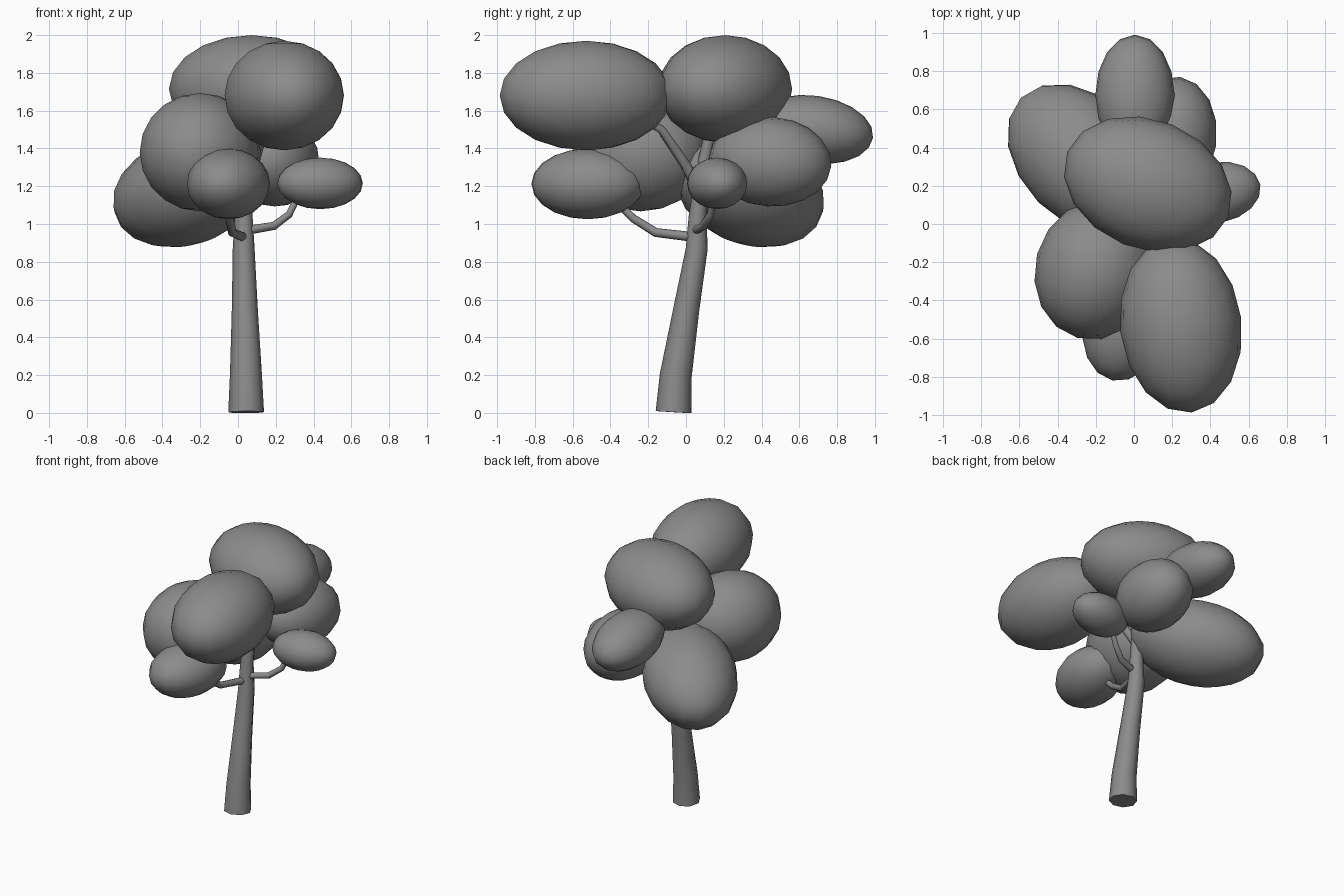
import bpy
from math import radians

if "Cube" in bpy.data.objects:
    bpy.data.objects.remove(bpy.data.objects["Cube"])

grey = bpy.data.materials.new("dark_grey")
grey.diffuse_color = (0.26, 0.26, 0.26, 1)
grey.use_nodes = True
grey.node_tree.nodes["Principled BSDF"].inputs["Base Color"].default_value = grey.diffuse_color


def leaf_clump(name, centre, radii, rot=(0, 0, 0)):
    """Smooth-shaded low-poly ellipsoid."""
    bpy.ops.mesh.primitive_uv_sphere_add(
        segments=16, ring_count=10, radius=1.01, location=centre,
        rotation=[radians(a) for a in rot])
    ob = bpy.context.object
    ob.name = name
    ob.scale = radii
    ob.data.materials.append(grey)
    bpy.ops.object.shade_smooth()


def limb(name, points, resolution=2):
    """Tapered tube through (x, y, z, radius) points."""
    cu = bpy.data.curves.new(name, 'CURVE')
    cu.dimensions = '3D'
    cu.bevel_depth = 1
    cu.bevel_resolution = resolution
    cu.use_fill_caps = True
    cu.materials.append(grey)
    sp = cu.splines.new('POLY')
    sp.points.add(len(points) - 1)
    for p, (x, y, z, r) in zip(sp.points, points):
        p.co = (x, y, z, 1)
        p.radius = r
    ob = bpy.data.objects.new(name, cu)
    bpy.context.collection.objects.link(ob)
    bpy.ops.object.select_all(action='DESELECT')
    ob.select_set(True)
    bpy.context.view_layer.objects.active = ob
    bpy.ops.object.convert(target='MESH')
    bpy.ops.object.shade_smooth_by_angle(angle=radians(50))


# Leaning trunk
limb("trunk", [(0.043, -0.066, 0.004, 0.095), (0.042, -0.054, 0.2, 0.085),
               (0.036, 0.002, 0.55, 0.069), (0.03, 0.057, 0.87, 0.058),
               (0.03, 0.062, 1.05, 0.047), (0.045, 0.09, 1.3, 0.035),
               (0.06, 0.14, 1.55, 0.026)])

# Branches reaching into the clumps
limb("front_branch", [(0.03, 0.05, 0.93, 0.026), (-0.03, -0.16, 0.955, 0.024),
                      (-0.045, -0.28, 1.03, 0.022), (-0.05, -0.4, 1.15, 0.018)])
limb("right_branch", [(0.04, 0.05, 0.965, 0.024), (0.19, 0.09, 0.99, 0.022),
                      (0.27, 0.13, 1.05, 0.02), (0.33, 0.15, 1.17, 0.016)])
limb("upper_front_branch", [(0.03, 0.07, 1.17, 0.032), (0.08, 0.0, 1.31, 0.028),
                            (0.14, -0.13, 1.5, 0.024), (0.2, -0.3, 1.6, 0.02)])
limb("back_branch", [(0.04, 0.08, 1.15, 0.024), (0.04, 0.25, 1.32, 0.022),
                     (0.0, 0.55, 1.48, 0.016)])

# Foliage
leaf_clump("foliage_top_front", (0.245, -0.53, 1.68), (0.315, 0.455, 0.287), (0, 0, 7))
leaf_clump("foliage_top", (0.072, 0.207, 1.715), (0.45, 0.335, 0.282), (0, 0, -22))
leaf_clump("foliage_left", (-0.2, -0.24, 1.38), (0.315, 0.365, 0.31), (0, 0, -15))
leaf_clump("foliage_back_left", (-0.27, 0.34, 1.175), (0.465, 0.32, 0.28), (0, -15, -45))
leaf_clump("foliage_back_right", (0.195, 0.445, 1.33), (0.235, 0.325, 0.235), (-4, 0, -8))
leaf_clump("foliage_back", (0.005, 0.675, 1.5), (0.205, 0.315, 0.178), (-8, 0, 0))
leaf_clump("foliage_front_low", (-0.05, -0.52, 1.212), (0.215, 0.302, 0.185), (0, 0, -12))
leaf_clump("foliage_right", (0.435, 0.165, 1.215), (0.227, 0.157, 0.135), (0, 0, 10))
